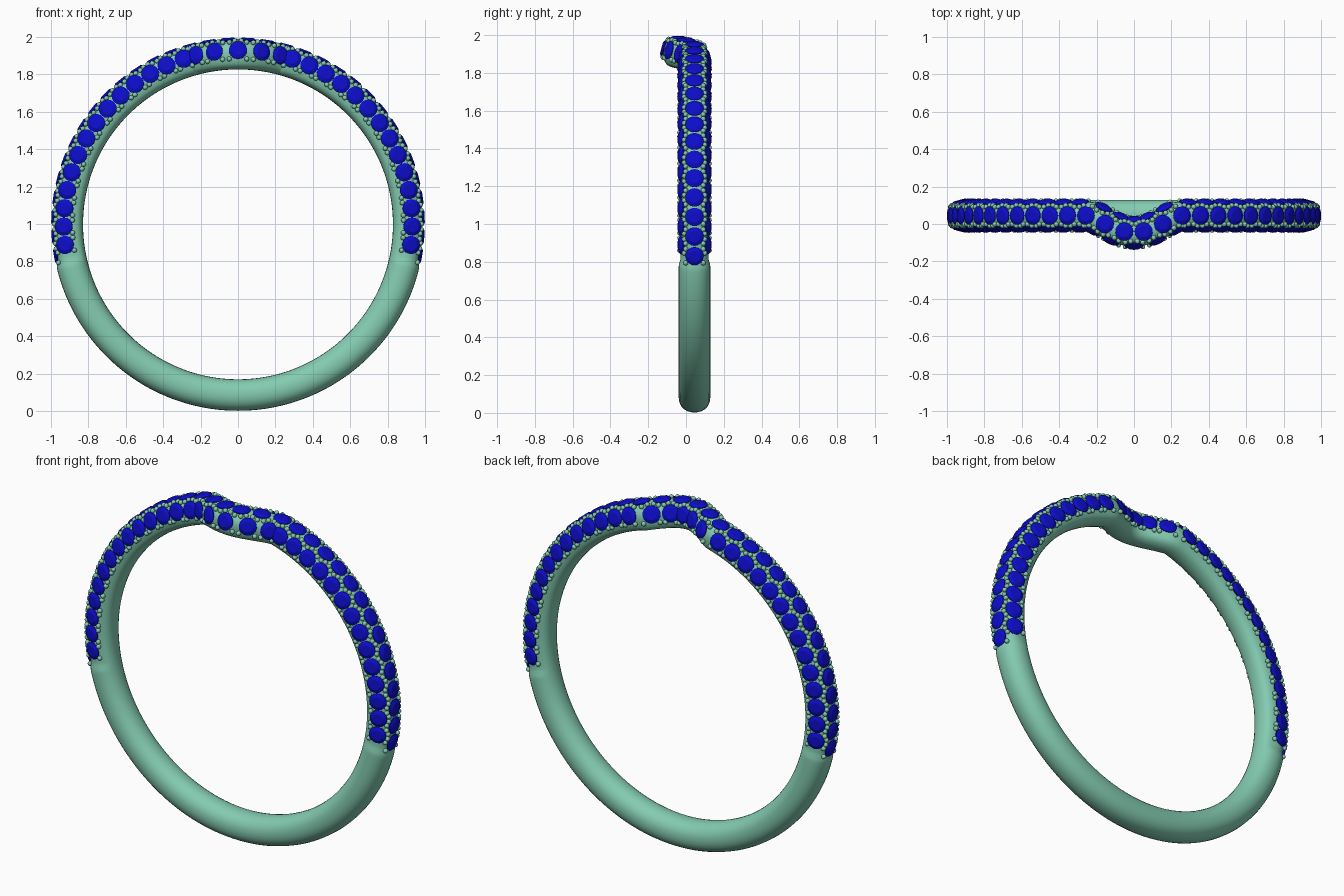
import bpy, bmesh
from math import sin, cos, pi, radians, copysign
from mathutils import Vector, Matrix

if "Cube" in bpy.data.objects:
    bpy.data.objects.remove(bpy.data.objects["Cube"])

R, ZC, RAD = 0.912, 0.998, 0.084      # centreline radius, ring centre height, band half thickness
PITCH = radians(6.05)                 # angular spacing of the stones
ROW = radians(75)                     # how far the side rows wrap round the band
PAVE_END = 17.1 * PITCH


def material(name, rgb):
    m = bpy.data.materials.new(name)
    m.diffuse_color = (*rgb, 1)
    m.use_nodes = True
    m.node_tree.nodes["Principled BSDF"].inputs["Base Color"].default_value = m.diffuse_color
    return m


def finish(name, bm, mat, smooth):
    bmesh.ops.recalc_face_normals(bm, faces=bm.faces)
    me = bpy.data.meshes.new(name)
    bm.to_mesh(me)
    bm.free()
    ob = bpy.data.objects.new(name, me)
    bpy.context.collection.objects.link(ob)
    me.materials.append(mat)
    for p in me.polygons:
        p.use_smooth = smooth
    return ob


# Centreline: a circle that bows forward at the top (t is the angle from the top)
def point(t):
    x = R * sin(t)
    y = 0.045
    if cos(t) > 0 and abs(x) < 0.23:
        y -= 0.092 * cos(pi / 2 * x / 0.23) ** 1.2
    return Vector((x, y, ZC + R * cos(t)))


def frame(t):
    tan = (point(t + 0.004) - point(t - 0.004)).normalized()
    out = Vector((sin(t), 0, cos(t)))
    return point(t), tan, out, tan.cross(out)


def spot(t, a, r):
    p, tan, out, side = frame(t)
    return p + (out * cos(a) + side * sin(a)) * r


mint = material("mint_metal", (0.23, 0.60, 0.44))
blue = material("blue_stone", (0.004, 0.004, 0.60))

# Band: rounded section swept round the ring, slimmer under the stones
bm = bmesh.new()
N, M = 300, 28
rings = []
for i in range(N):
    t = -pi + 2 * pi * i / N
    p, tan, out, side = frame(t)
    k = min(1, max(0, (PAVE_END - abs(t)) / 0.03))
    ring = []
    for j in range(M):
        a = 2 * pi * j / M
        c, s = cos(a), sin(a)
        cut = 0.010 * k * min(1, max(0, (c + 0.75) / 0.4))
        r = RAD - cut
        u = copysign(abs(c) ** 0.92, c) * r
        v = copysign(abs(s) ** 0.92, s) * r
        ring.append(bm.verts.new(p + out * u + side * v))
    rings.append(ring)
for i in range(N):
    A, B = rings[i], rings[(i + 1) % N]
    for j in range(M):
        bm.faces.new((A[j], A[(j + 1) % M], B[(j + 1) % M], B[j]))
finish("band", bm, mint, True)

# Stone positions: outer row is offset half a pitch from the two side rows
seats = [((k + 0.5) * PITCH, 0) for k in range(-17, 17)]
seats += [(k * PITCH, s * ROW) for k in range(-16, 17) for s in (-1, 1)]

# Stones: faceted crown with flat table and a short pavilion
stones = bmesh.new()
beads = bmesh.new()
SIDES = 16
for t, a in seats:
    p, tan, out, side = frame(t)
    up = out * cos(a) + side * sin(a)
    across = up.cross(tan)
    loops = []
    for h, r, n in ((0.055, 0.025, 16), (0.072, 0.049, 16), (0.076, 0.049, 16), (0.086, 0.030, 16)):
        loops.append([stones.verts.new(p + up * h + (tan * cos(2 * pi * i / n) + across * sin(2 * pi * i / n)) * r)
                      for i in range(n)])
    for A, B in zip(loops, loops[1:]):
        for i in range(SIDES):
            j = (i + 1) % SIDES
            stones.faces.new((A[i], A[j], B[j], B[i]))
    stones.faces.new(loops[-1])
    stones.faces.new(loops[0][::-1])
    # Four holding beads round each stone
    for dt in (-0.36, 0.36):
        for da in (-34, 34):
            pos = spot(t + dt * PITCH, a + radians(da), 0.083)
            bmesh.ops.create_icosphere(beads, subdivisions=2, radius=0.0135, matrix=Matrix.Translation(pos))
finish("stones", stones, blue, False)
finish("beads", beads, mint, True)
